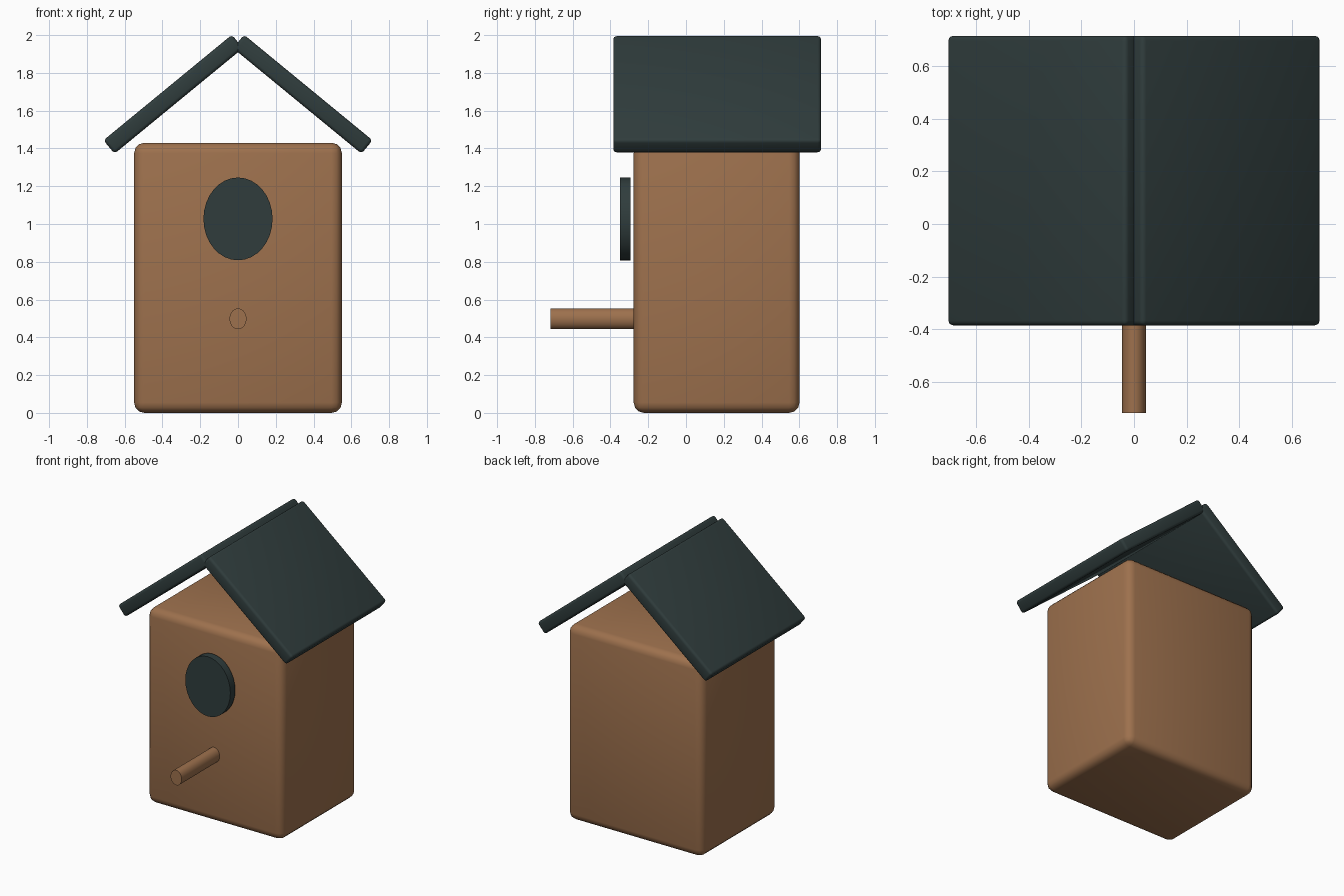
import bpy
import math

if "Cube" in bpy.data.objects:
    bpy.data.objects.remove(bpy.data.objects["Cube"])


def material(name, colour):
    m = bpy.data.materials.new(name)
    m.diffuse_color = (*colour, 1)
    m.use_nodes = True
    m.node_tree.nodes["Principled BSDF"].inputs["Base Color"].default_value = m.diffuse_color
    return m


BROWN = material("warm_wood", (0.34, 0.165, 0.075))
TEAL = material("dark_teal", (0.029, 0.046, 0.046))


def finish(name, mat, bevel=0, segments=3):
    """Name, colour, bevel and smooth the active object."""
    ob = bpy.context.object
    ob.name = name
    ob.data.materials.append(mat)
    bpy.ops.object.transform_apply(location=False, rotation=False, scale=True)
    if bevel:
        mod = ob.modifiers.new("bevel", 'BEVEL')
        mod.width = bevel
        mod.segments = segments
        bpy.ops.object.modifier_apply(modifier="bevel")
    bpy.ops.object.shade_smooth_by_angle(angle=math.radians(40))
    return ob


def box(name, centre, size, mat, bevel, rot_y=0):
    bpy.ops.mesh.primitive_cube_add(size=1, location=centre, rotation=(0, rot_y, 0))
    bpy.context.object.scale = size
    return finish(name, mat, bevel)


def disc(name, x_rad, z_rad, y0, y1, z, mat):
    """Oval cylinder lying along y."""
    bpy.ops.mesh.primitive_cylinder_add(vertices=32, radius=1, depth=1,
                                        location=(0, (y0 + y1) / 2, z),
                                        rotation=(math.pi / 2, 0, 0))
    bpy.context.object.scale = (x_rad, z_rad, y1 - y0)
    return finish(name, mat)


# House body
box("house_body", (0, 0.162, 0.715), (1.1, 0.878, 1.43), BROWN, 0.055)

# Two sloping roof panels that cross at the ridge
for side, label in ((-1, "left"), (1, "right")):
    box("roof_panel_" + label, (side * 0.343, 0.165, 1.687), (0.88, 1.1, 0.092),
        TEAL, 0.018, side * math.radians(39.4))

# Entrance plate, floating just off the front
disc("entrance_hole", 0.183, 0.219, -0.35, -0.294, 1.027, TEAL)

# Perch
disc("perch", 0.045, 0.055, -0.718, -0.2, 0.498, BROWN)
